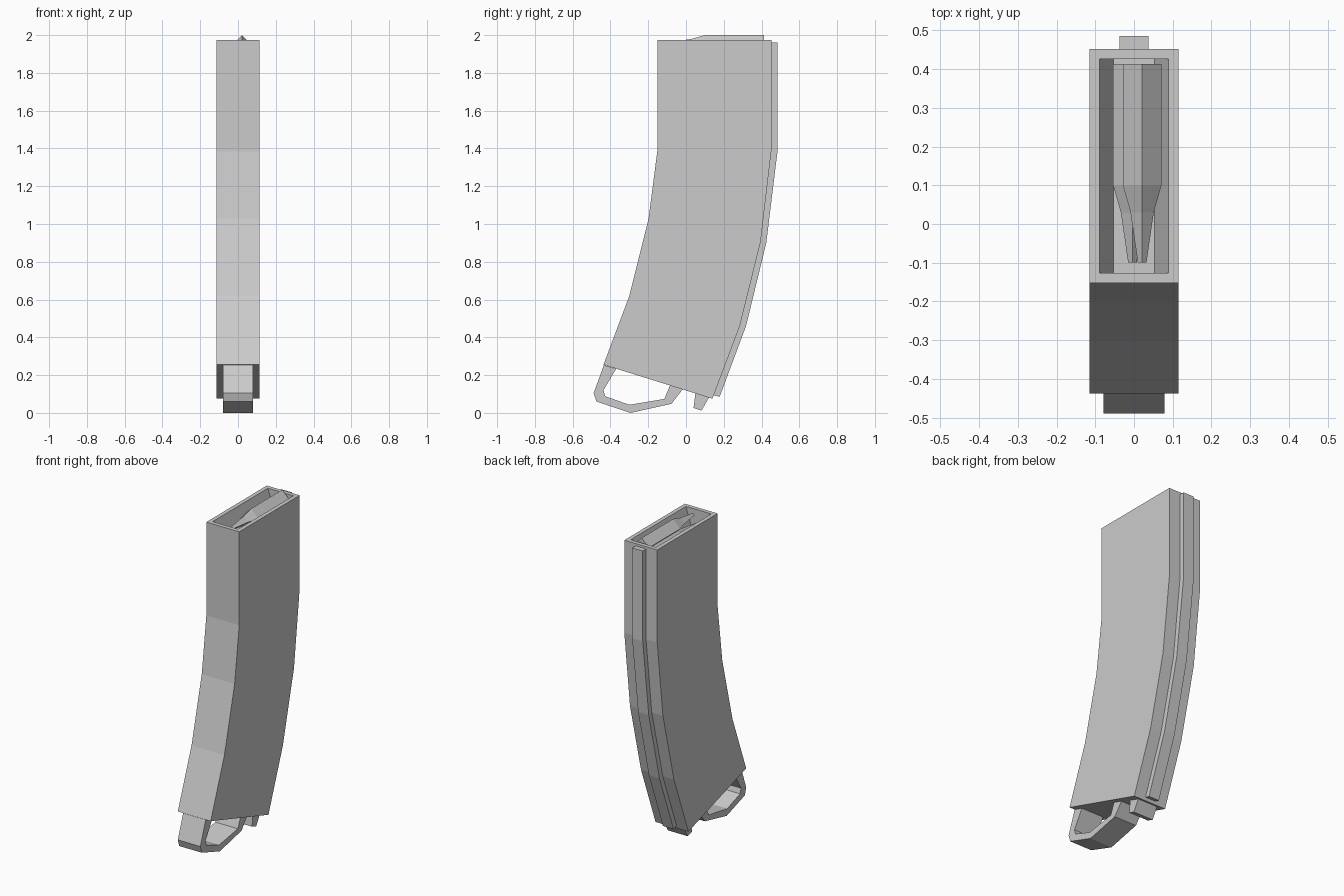
import bpy, bmesh
from math import cos, sin, pi
from mathutils import Vector

if "Cube" in bpy.data.objects:
    bpy.data.objects.remove(bpy.data.objects["Cube"])


def finish(bm, name):
    bmesh.ops.recalc_face_normals(bm, faces=bm.faces[:])
    me = bpy.data.meshes.new(name)
    bm.to_mesh(me)
    bm.free()
    ob = bpy.data.objects.new(name, me)
    bpy.context.collection.objects.link(ob)
    return ob


def slab(profile, half):
    """Extrude a (y, z) side profile across x."""
    bm = bmesh.new()
    f = bm.faces.new([bm.verts.new((-half, y, z)) for y, z in profile])
    ext = bmesh.ops.extrude_face_region(bm, geom=[f])["geom"]
    bmesh.ops.translate(bm, vec=(2 * half, 0, 0),
                        verts=[v for v in ext if isinstance(v, bmesh.types.BMVert)])
    bmesh.ops.recalc_face_normals(bm, faces=bm.faces[:])
    return bm


# curved body with an open, tapered well in the top
back = [(0.14, 0.075), (0.285, 0.46), (0.395, 0.905), (0.452, 1.39), (0.452, 1.975)]
front = [(-0.152, 1.975), (-0.152, 1.385), (-0.198, 1.03), (-0.30, 0.62), (-0.437, 0.255)]
bm = slab(back + front, 0.115)
bm.faces.ensure_lookup_table()
top = max(bm.faces, key=lambda f: f.calc_center_median().z)
bmesh.ops.inset_region(bm, faces=[top], thickness=0.037)
ext = bmesh.ops.extrude_face_region(bm, geom=[top])["geom"]
for v in [v for v in ext if isinstance(v, bmesh.types.BMVert)]:
    v.co.z -= 0.11
    v.co.x *= 0.6
if top.is_valid:
    bmesh.ops.delete(bm, geom=[top], context='FACES_ONLY')
finish(bm, "body")

# rail down the back
rail = [(0.485, 1.96), (0.485, 1.39), (0.425, 0.90), (0.318, 0.46), (0.178, 0.085),
        (0.13, 0.098), (0.27, 0.46), (0.38, 0.905), (0.44, 1.39), (0.44, 1.96)]
finish(slab(rail, 0.037), "back_rail")

# pull loop under the base
outer = [(-0.435, 0.253), (-0.489, 0.105), (-0.474, 0.06), (-0.294, 0.0),
         (-0.077, 0.048), (-0.018, 0.124)]
inner = [(-0.085, 0.146), (-0.114, 0.074), (-0.30, 0.043), (-0.427, 0.088),
         (-0.437, 0.12), (-0.37, 0.233)]
finish(slab(outer + inner, 0.079), "pull_loop")

# small catch behind the loop
finish(slab([(0.05, 0.105), (0.04, 0.026), (0.082, 0.012), (0.122, 0.082)], 0.07), "base_catch")


def round_part(name, x, z):
    """Four-sided case with a tapering nose."""
    bm = bmesh.new()
    rings = []
    for y, r in [(0.413, 0.05), (0.10, 0.05), (0.03, 0.03), (-0.10, 0.011)]:
        rings.append([bm.verts.new((x + r * cos(i * pi / 2), y, z + r * sin(i * pi / 2)))
                      for i in range(4)])
    for a, b in zip(rings, rings[1:]):
        for i in range(4):
            j = (i + 1) % 4
            bm.faces.new((a[i], a[j], b[j], b[i]))
    bm.faces.new(rings[0])
    bm.faces.new(rings[-1])
    finish(bm, name)


# staggered rounds in the well
round_part("upper_round", 0.021, 1.95)
round_part("lower_round", -0.004, 1.895)
